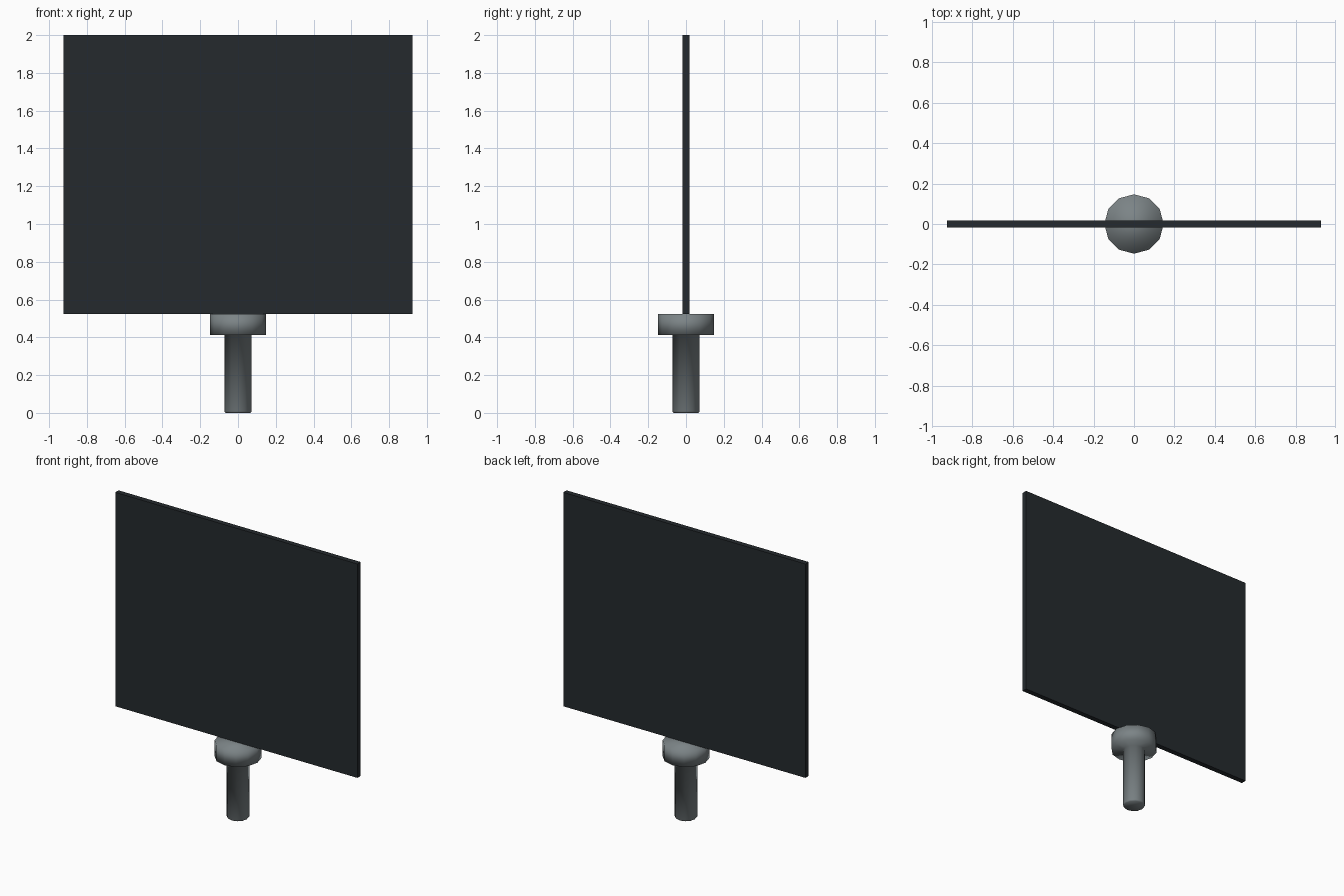
import bpy, bmesh
from math import cos, sin, tau

if "Cube" in bpy.data.objects:
    bpy.data.objects.remove(bpy.data.objects["Cube"])


def paint(obj, name, color):
    mat = bpy.data.materials.new(name)
    mat.diffuse_color = color
    mat.use_nodes = True
    mat.node_tree.nodes["Principled BSDF"].inputs["Base Color"].default_value = mat.diffuse_color
    obj.data.materials.append(mat)


def lathe(name, profile, sides):
    """Closed turned solid from (radius, z) points, bottom to top."""
    bm = bmesh.new()
    rings = [[bm.verts.new((r * cos(tau * i / sides), r * sin(tau * i / sides), z))
              for i in range(sides)] for r, z in profile]
    for a, b in zip(rings, rings[1:]):
        for i in range(sides):
            j = (i + 1) % sides
            bm.faces.new((a[i], a[j], b[j], b[i]))
    bm.faces.new(rings[0][::-1])
    bm.faces.new(rings[-1])
    for f in bm.faces:
        f.smooth = True
    mesh = bpy.data.meshes.new(name)
    bm.to_mesh(mesh)
    bm.free()
    obj = bpy.data.objects.new(name, mesh)
    bpy.context.collection.objects.link(obj)
    return obj


# Thin upright panel
z0, z1 = 0.523, 2.0
bpy.ops.mesh.primitive_cube_add(size=1, location=(0, 0, (z0 + z1) / 2))
panel = bpy.context.object
panel.name = "panel"
panel.scale = (1.85, 0.036, z1 - z0)
bpy.ops.object.transform_apply(location=False, rotation=False, scale=True)
paint(panel, "dark_panel", (0.018, 0.023, 0.027, 1))

# Handle post flaring into a wide collar under the panel
handle = lathe("handle_and_collar",
               [(0.066, 0), (0.072, 0.008), (0.072, 0.412),
                (0.147, 0.412), (0.147, 0.523)], 12)
paint(handle, "grey_metal", (0.2, 0.23, 0.24, 1))
